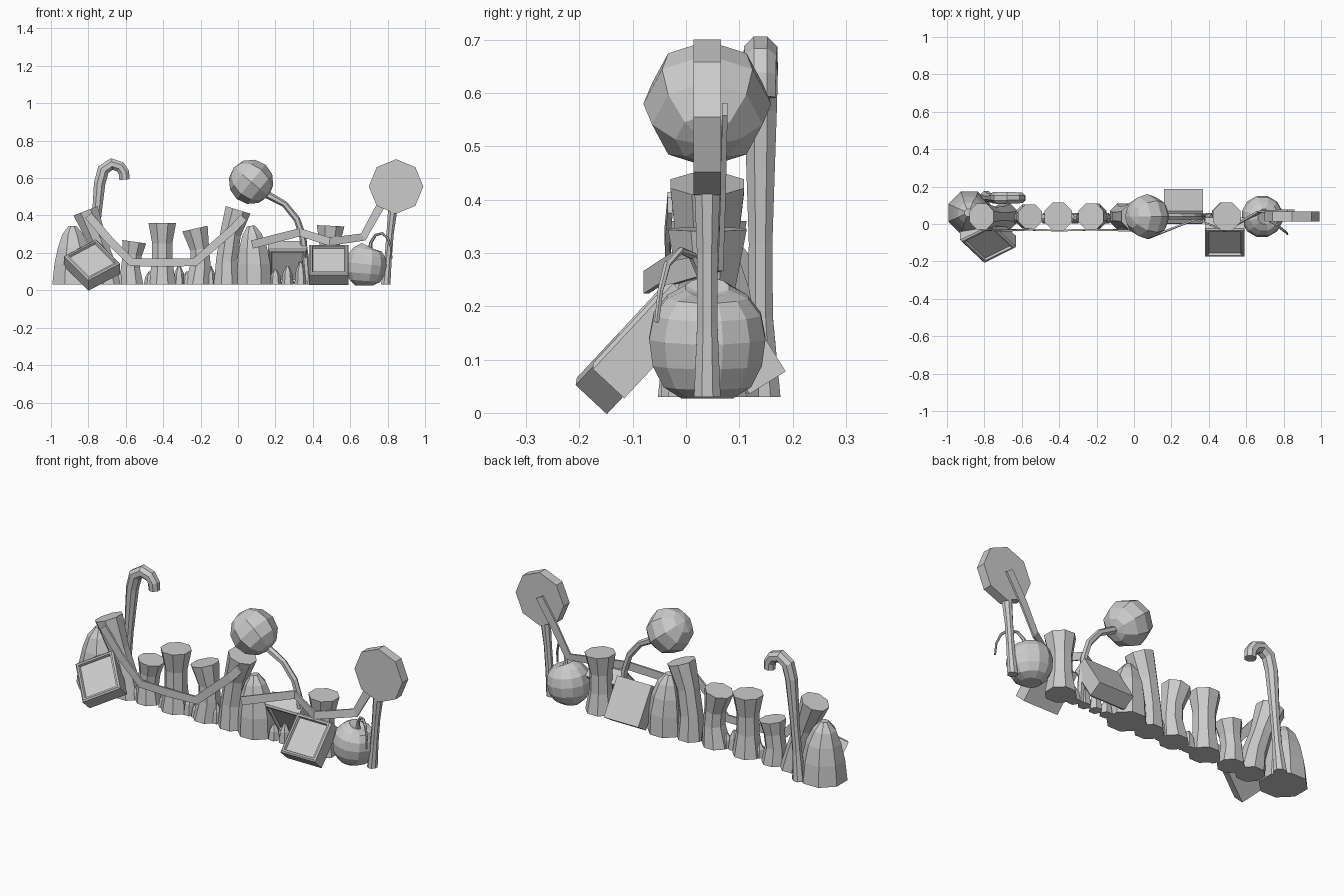
import bpy, bmesh, math
from mathutils import Vector, Matrix

if "Cube" in bpy.data.objects:
    bpy.data.objects.remove(bpy.data.objects["Cube"])


def finish(bm, name):
    bmesh.ops.recalc_face_normals(bm, faces=bm.faces)
    me = bpy.data.meshes.new(name)
    bm.to_mesh(me)
    bm.free()
    ob = bpy.data.objects.new(name, me)
    bpy.context.collection.objects.link(ob)
    return ob


def tube(name, pts, sides=8, flat=True):
    """Capped tube through (x, y, z, radius) points; flat keeps the base level."""
    bm = bmesh.new()
    p = [Vector(q[:3]) for q in pts]
    rings = []
    for i, q in enumerate(pts):
        t = (p[min(i + 1, len(p) - 1)] - p[max(i - 1, 0)]).normalized()
        if flat and i == 0:
            t = Vector((0, 0, 1))
        u = Vector((0, 1, 0))
        u = (u - t * u.dot(t)).normalized()
        v = t.cross(u)
        rings.append([bm.verts.new(p[i] + q[3] * (u * math.cos(a) + v * math.sin(a)))
                      for a in (2 * math.pi * (k + .5) / sides for k in range(sides))])
    for a, b in zip(rings, rings[1:]):
        for k in range(sides):
            n = (k + 1) % sides
            bm.faces.new((a[k], a[n], b[n], b[k]))
    bm.faces.new(rings[0])
    bm.faces.new(rings[-1])
    return finish(bm, name)


def stack(name, y, pts, sides=8):
    return tube(name, [(x, y, z, r) for x, z, r in pts], sides)


def box(name, loc, tilt, spin=0):
    """Slab crate with a framed, recessed face."""
    bm = bmesh.new()
    bmesh.ops.create_cube(bm, size=1)
    bmesh.ops.scale(bm, vec=(.21, .22, .08), verts=bm.verts)
    top = max(bm.faces, key=lambda f: f.calc_center_median().z)
    bmesh.ops.inset_region(bm, faces=[top], thickness=.012, depth=.008)
    bmesh.ops.inset_region(bm, faces=[top], thickness=.012, depth=0)
    bmesh.ops.inset_region(bm, faces=[top], thickness=.006, depth=-.014)
    m = (Matrix.Translation(loc) @ Matrix.Rotation(math.radians(tilt), 4, 'X')
         @ Matrix.Rotation(math.radians(spin), 4, 'Z'))
    bm.transform(m)
    return finish(bm, name)


def ribbon(name, pts, h=.044, th=.01):
    """Flat band standing on edge along the points."""
    bm = bmesh.new()
    p = [Vector(q) for q in pts]
    rings = []
    for i, c in enumerate(p):
        t = p[min(i + 1, len(p) - 1)] - p[max(i - 1, 0)]
        up = Vector((-t.z, 0, t.x)).normalized() * h / 2
        d = Vector((0, th / 2, 0))
        rings.append([bm.verts.new(c + s) for s in (up + d, up - d, -up - d, d - up)])
    for a, b in zip(rings, rings[1:]):
        for k in range(4):
            n = (k + 1) % 4
            bm.faces.new((a[k], a[n], b[n], b[k]))
    bm.faces.new(rings[0])
    bm.faces.new(rings[-1])
    return finish(bm, name)


# large rounded mounds
stack("mound_left", .06, [(-.88, .03, .122), (-.88, .14, .11), (-.88, .23, .09),
                          (-.885, .3, .06), (-.885, .345, .022)])
stack("mound_middle", .045, [(.085, .03, .1), (.085, .14, .095), (.08, .23, .08),
                             (.075, .3, .055), (.07, .345, .022)])

# small mounds between the stumps
for i, (x, h) in enumerate([(-.63, .1), (-.47, .1), (-.315, .13), (-.27, .1), (-.15, .13),
                            (.2, .11), (.265, .13), (.335, .15), (.4, .11)]):
    stack(f"small_mound_{i}", .03, [(x, .03, .033), (x, .03 + (h - .03) * .6, .026), (x, h, .008)], 6)

# flared, bent stumps
for i, pts in enumerate([
        [(-.69, .03, .075), (-.715, .15, .06), (-.755, .27, .055), (-.815, .425, .075)],
        [(-.57, .03, .07), (-.575, .12, .055), (-.565, .19, .055), (-.555, .26, .07)],
        [(-.405, .03, .08), (-.405, .15, .06), (-.405, .25, .058), (-.405, .36, .08)],
        [(-.215, .03, .075), (-.2, .14, .058), (-.205, .22, .055), (-.23, .33, .075)],
        [(-.06, .03, .075), (-.06, .16, .062), (-.04, .3, .06), (.0, .43, .075)],
        [(.49, .03, .08), (.49, .14, .06), (.49, .24, .058), (.495, .345, .08)]]):
    stack(f"stump_{i}", .04, pts)

# hooked cane
tube("hooked_cane", [(-.79, .145, .03, .035), (-.775, .14, .18, .025), (-.762, .14, .32, .024),
                     (-.75, .14, .46, .029), (-.74, .14, .57, .033), (-.72, .14, .645, .035),
                     (-.675, .14, .675, .034), (-.63, .14, .66, .032), (-.61, .14, .63, .031),
                     (-.607, .14, .592, .03)])

# framed crates
box("crate_left", (-.78, -.075, .135), 47, 36)
box("crate_front", (.485, -.07, .135), 47)
box("crate_back", (.265, .095, .15), 122)

# faceted ball with its bent stalk
bm = bmesh.new()
bmesh.ops.create_uvsphere(bm, u_segments=8, v_segments=6, radius=.12)
bm.transform(Matrix.Translation((.07, .04, .58)) @ Matrix.Rotation(math.radians(-50), 4, 'Y'))
finish(bm, "ball")
tube("ball_stalk", [(.37, .04, .03, .018), (.362, .04, .16, .018), (.345, .04, .29, .018),
                    (.315, .04, .38, .018), (.25, .04, .46, .017), (.15, .04, .515, .02)], 6)

# pumpkin with curling vine
stack("pumpkin", .04, [(.675, .027, .05), (.678, .05, .085), (.68, .09, .106), (.685, .14, .113),
                       (.69, .185, .104), (.695, .218, .078), (.698, .235, .042), (.697, .222, .01)], 12)
tube("pumpkin_vine", [(.705, .04, .2, .014), (.71, .03, .255, .009), (.735, .012, .295, .008),
                      (.77, -.01, .305, .007), (.8, -.035, .28, .007), (.818, -.048, .23, .006),
                      (.82, -.055, .17, .005)], 6)

# lollipop: octagonal disc on a stick
bm = bmesh.new()
bmesh.ops.create_cone(bm, cap_ends=True, segments=8, radius1=.146, radius2=.146, depth=.052)
bm.transform(Matrix.Translation((.845, .04, .555)) @ Matrix.Rotation(math.radians(90), 4, 'X'))
finish(bm, "lollipop_disc")
stack("lollipop_stick", .04, [(.79, .03, .027), (.802, .16, .021), (.813, .3, .021), (.828, .44, .027)])

# ribbons draped over the row
ribbon("ribbon_left", [(-.8, -.03, .4), (-.69, -.035, .27), (-.57, -.03, .15), (-.4, -.035, .148),
                       (-.23, -.03, .15), (-.02, -.035, .335), (.03, -.03, .39)])
ribbon("ribbon_right", [(.075, -.075, .245), (.33, .025, .31), (.49, -.035, .26), (.67, .065, .285),
                        (.75, .07, .43), (.84, .073, .57)])
